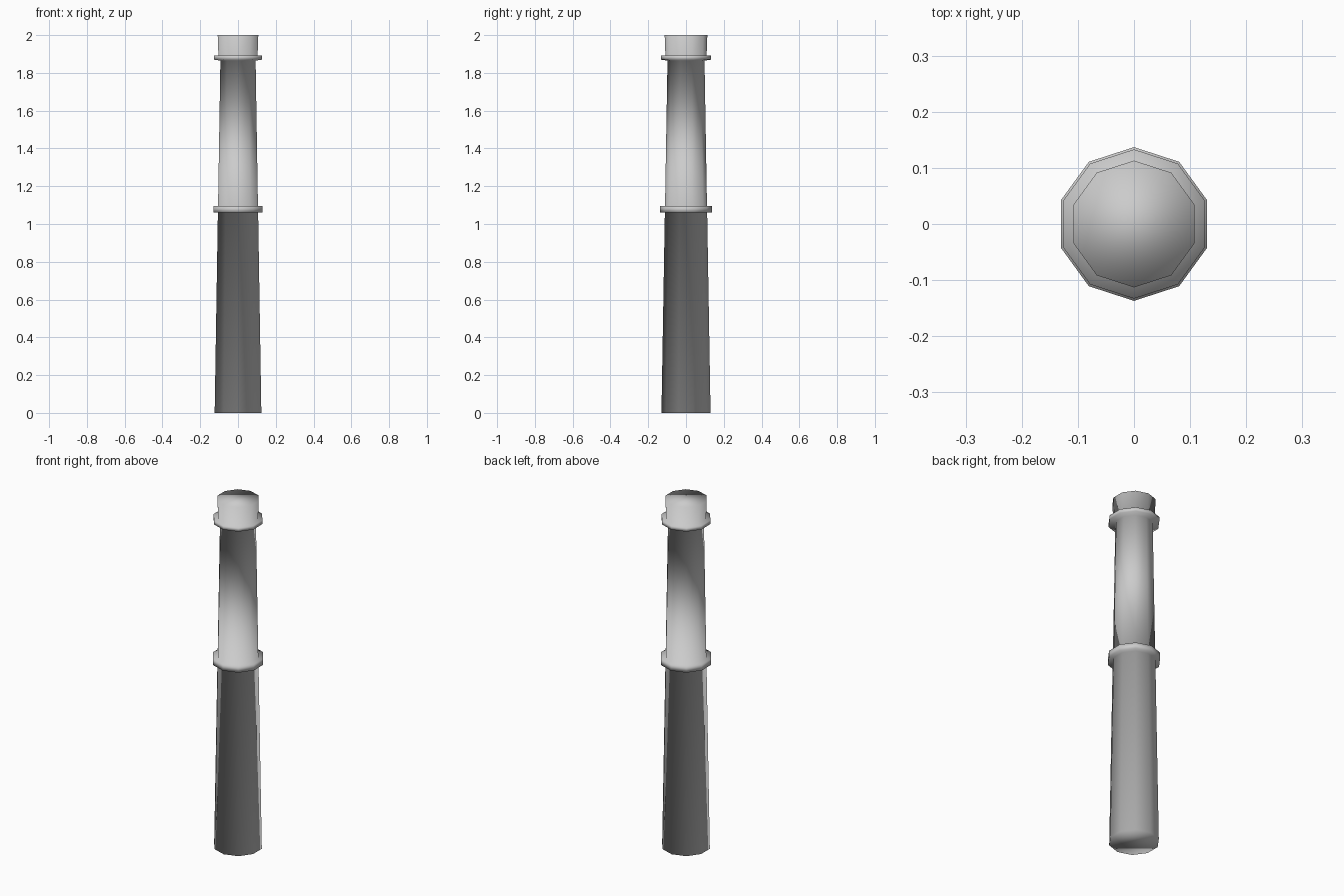
import bpy
import bmesh
from math import cos, sin, pi

cube = bpy.data.objects.get("Cube")
if cube:
    bpy.data.objects.remove(cube, do_unlink=True)

SIDES = 10

# Plain grey material
grey = bpy.data.materials.new("plain grey")
grey.use_nodes = True
colour = (0.6, 0.6, 0.6, 1)
grey.diffuse_color = colour
grey.node_tree.nodes["Principled BSDF"].inputs["Base Color"].default_value = colour

# Profile from the foot to the top: (corner radius, height)
profile = [
    (0.130, 0.0),                       # foot
    (0.112, 1.06),                      # top of lower shaft
    (0.137, 1.06), (0.137, 1.095),      # middle collar
    (0.111, 1.095), (0.098, 1.865),     # upper shaft
    (0.133, 1.87), (0.133, 1.892),      # upper collar
    (0.109, 1.892), (0.113, 2.0),       # head
]


def ring(bm, radius, z):
    angles = [pi / 2 + 2 * pi * i / SIDES for i in range(SIDES)]
    return [bm.verts.new((radius * cos(a), radius * sin(a), z)) for a in angles]


# Collared column, one continuous smooth surface with closed ends
bm = bmesh.new()
rings = [ring(bm, r, z) for r, z in profile]
for low, high in zip(rings, rings[1:]):
    for i in range(SIDES):
        j = (i + 1) % SIDES
        bm.faces.new((low[i], low[j], high[j], high[i]))
bm.faces.new(rings[0][::-1])
bm.faces.new(rings[-1])
for face in bm.faces:
    face.smooth = True
mesh = bpy.data.meshes.new("column")
bm.to_mesh(mesh)
bm.free()
mesh.materials.append(grey)
column = bpy.data.objects.new("column", mesh)
bpy.context.collection.objects.link(column)
